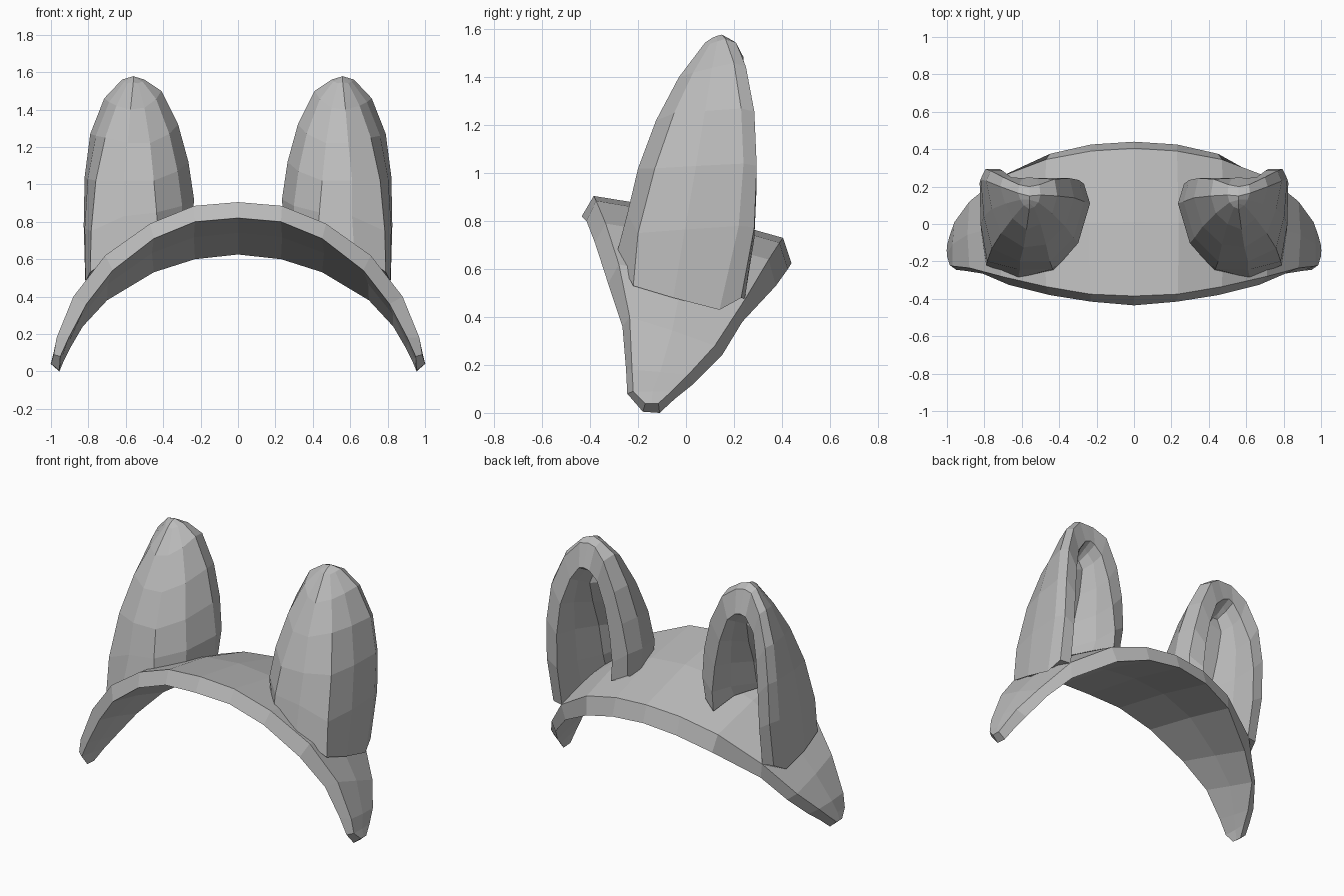
import bpy
import bmesh
from mathutils import Vector

default_cube = bpy.data.objects.get("Cube")
if default_cube:
    bpy.data.objects.remove(default_cube, do_unlink=True)


def make_material(name, colour):
    material = bpy.data.materials.new(name)
    material.use_nodes = True
    material.diffuse_color = colour
    shader = next(n for n in material.node_tree.nodes if n.type == 'BSDF_PRINCIPLED')
    shader.inputs["Base Color"].default_value = colour
    return material


grey = make_material("plain grey", (0.5, 0.5, 0.5, 1))


def loft(name, sections, cap_end):
    """Skin a row of closed sections into one flat-shaded object."""
    bm = bmesh.new()
    rings = [[bm.verts.new(point) for point in section] for section in sections]
    count = len(rings[0])
    for lower, upper in zip(rings, rings[1:]):
        for i in range(count):
            j = (i + 1) % count
            bm.faces.new((lower[i], lower[j], upper[j], upper[i]))
    bm.faces.new(rings[0])
    if cap_end:
        bm.faces.new(rings[-1])
    bmesh.ops.remove_doubles(bm, verts=bm.verts[:], dist=0.0005)
    bmesh.ops.recalc_face_normals(bm, faces=bm.faces[:])
    mesh = bpy.data.meshes.new(name)
    bm.to_mesh(mesh)
    bm.free()
    mesh.materials.append(grey)
    obj = bpy.data.objects.new(name, mesh)
    bpy.context.collection.objects.link(obj)
    return obj


def vectors(points):
    return [Vector(point) for point in points]


# Headband edges, from the middle of the arch down to the left tip
front_outer = vectors([
    (0, -.385, .905), (.235, -.375, .885), (.47, -.335, .79), (.71, -.28, .62),
    (.88, -.235, .4), (.97, -.225, .18), (.985, -.22, .09), (1, -.17, .04)])
front_inner = vectors([
    (0, -.435, .82), (.23, -.415, .8), (.45, -.38, .71), (.67, -.325, .54),
    (.81, -.265, .36), (.905, -.25, .18), (.95, -.245, .08), (.955, -.18, .005)])
back_outer = vectors([
    (0, .405, .73), (.23, .39, .71), (.47, .345, .64), (.72, .25, .48),
    (.88, .12, .28), (.96, .01, .16), (.985, -.06, .09), (1, -.115, .04)])
back_inner = vectors([
    (0, .44, .625), (.23, .425, .6), (.45, .375, .53), (.7, .235, .38),
    (.83, .15, .24), (.9, .03, .12), (.93, -.045, .06), (.955, -.11, 0)])


def bulged_middle(a, b):
    """Point between two edges, pushed outward most at the crown."""
    middle = (a + b) / 2
    push = 1 + .035 * middle.z
    return Vector((middle.x * push, middle.y, middle.z * push))


half_band = [
    [fo, bulged_middle(fo, bo), bo, bi, bulged_middle(fi, bi), fi]
    for fo, fi, bo, bi in zip(front_outer, front_inner, back_outer, back_inner)]
other_half = [[Vector((-p.x, p.y, p.z)) for p in section] for section in half_band[:0:-1]]
loft("headband", other_half + half_band, cap_end=True)

# Ear shell: columns that run from the base up to the tip
crease_in = vectors([
    (.43, -.25, .74), (.435, -.24, .85), (.45, -.2, 1.02),
    (.47, -.11, 1.22), (.5, 0, 1.41), (.535, .09, 1.54)])
crease_out = vectors([
    (.79, -.22, .53), (.785, -.2, .75), (.76, -.13, 1.02),
    (.71, -.05, 1.25), (.65, .03, 1.42), (.59, .1, 1.54)])
spine = vectors([
    (.62, -.29, .66), (.61, -.245, .83), (.61, -.2, 1.02),
    (.59, -.125, 1.22), (.575, -.03, 1.4), (.56, .08, 1.545)])
side_in = vectors([
    (.25, .11, .72), (.235, .11, .92), (.265, .12, 1.12),
    (.32, .14, 1.32), (.41, .15, 1.5), (.5, .155, 1.56)])
side_out = vectors([
    (.815, .14, .43), (.825, .22, .78), (.82, .24, 1.04),
    (.79, .23, 1.27), (.715, .2, 1.46), (.62, .165, 1.56)])
rim_depth_in = [.2, .215, .235, .245, .24, .21]
rim_depth_out = [.23, .285, .295, .285, .25, .21]
CENTRE = .56
BASE = .4


def towards_centre(point, width, y, height):
    """Shrink a point towards the ear's middle line and base."""
    x = CENTRE + (point.x - CENTRE) * width
    return Vector((x, y, BASE + (point.z - BASE) * height))


def cheek(front, side, outward):
    """Rounded middle of the wall between front crease and side edge."""
    push = (side - front).length * outward
    return (front + side) / 2 + Vector((push, -abs(push), 0))


def opening(side, rim_y, level):
    """Rim, lip, wall and hollow floor that follow one side of the ear."""
    lip_y = max(rim_y, .245)
    floor_y = min(spine[level].y + .18, lip_y - .13)
    rim = towards_centre(side, .9, rim_y, .985)
    lip = towards_centre(side, .62, lip_y, .86)
    wall = towards_centre(side, .54, (lip_y + floor_y) / 2, .83)
    floor = towards_centre(side, .3, floor_y, .8)
    if level == 0:
        for point, lift in ((rim, .05), (lip, .05), (wall, .1), (floor, .12)):
            point.z += lift
    return [rim, lip, wall, floor]


ear_sections = []
for level in range(len(spine)):
    inner = opening(side_in[level], rim_depth_in[level], level)
    outer = opening(side_out[level], rim_depth_out[level], level)
    cheek_in = cheek(crease_in[level], side_in[level], -.09)
    cheek_out = cheek(crease_out[level], side_out[level], .035)
    ear_sections.append(
        [spine[level], crease_in[level], cheek_in, side_in[level]] + inner
        + outer[::-1] + [side_out[level], cheek_out, crease_out[level]])

# Both sides close on one line at the tip
closing = vectors(
    (CENTRE, y, z) for y, z in
    [(.11, 1.565), (.13, 1.573), (.15, 1.578), (.2, 1.55),
     (.25, 1.41), (.19, 1.38), (.14, 1.35)])
ear_sections.append([closing[0]] + closing + closing[::-1])

ears = loft("ears", ear_sections, cap_end=False)
ears.modifiers.new("mirrored ear", 'MIRROR').use_axis[0] = True
